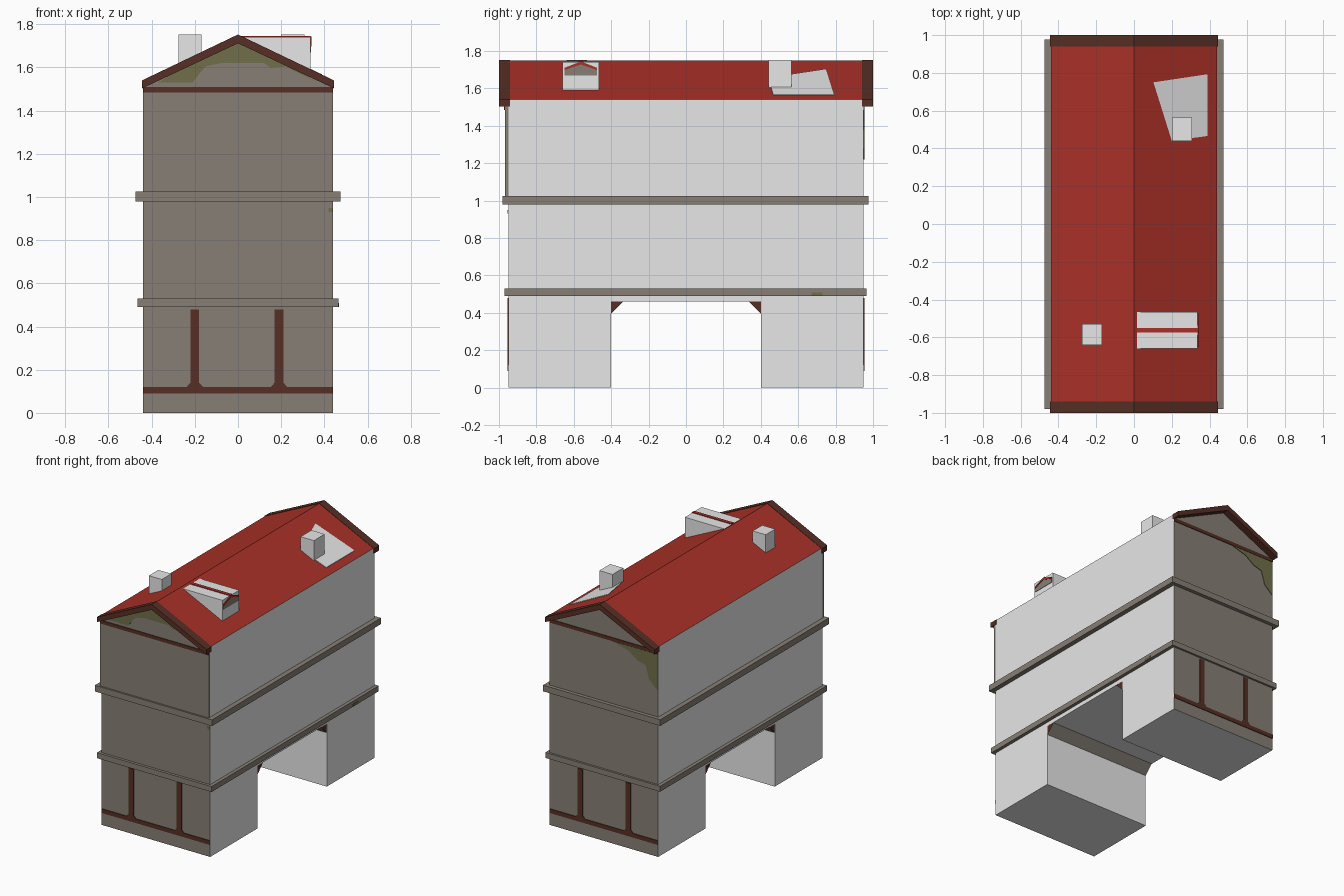
import bpy, bmesh
from mathutils import Vector

if "Cube" in bpy.data.objects:
    bpy.data.objects.remove(bpy.data.objects["Cube"])


def mat(name, r, g, b):
    m = bpy.data.materials.new(name)
    m.diffuse_color = (r, g, b, 1)
    m.use_nodes = True
    m.node_tree.nodes["Principled BSDF"].inputs["Base Color"].default_value = m.diffuse_color
    return m


GREY = mat("pale grey", 0.8, 0.8, 0.8)
STONE = mat("taupe stone", 0.242, 0.212, 0.181)
WOOD = mat("dark brown timber", 0.093, 0.028, 0.018)
RED = mat("red roof", 0.40, 0.030, 0.021)
MOSS = mat("moss green", 0.162, 0.159, 0.069)

W, L, EAVE, RIDGE = 0.44, 0.95, 1.54, 1.75


def roof_z(x):
    return RIDGE - (RIDGE - EAVE) * abs(x) / W


def prism(name, pts, axis, a, b, *mats):
    """Extrude a 2D outline along x (outline y,z), y (x,z) or z (x,y)."""
    place = {'x': lambda p, t: (t, p[0], p[1]),
             'y': lambda p, t: (p[0], t, p[1]),
             'z': lambda p, t: (p[0], p[1], t)}[axis]
    bm = bmesh.new()
    lo = [bm.verts.new(place(p, a)) for p in pts]
    hi = [bm.verts.new(place(p, b)) for p in pts]
    n = len(pts)
    bm.faces.new(lo)
    bm.faces.new(hi)
    for i in range(n):
        j = (i + 1) % n
        bm.faces.new((lo[i], lo[j], hi[j], hi[i]))
    bmesh.ops.recalc_face_normals(bm, faces=bm.faces)
    me = bpy.data.meshes.new(name)
    bm.to_mesh(me)
    bm.free()
    for m in mats:
        me.materials.append(m)
    ob = bpy.data.objects.new(name, me)
    bpy.context.collection.objects.link(ob)
    return ob


def box(name, x0, x1, y0, y1, z0, z1, m):
    return prism(name, [(x0, y0), (x1, y0), (x1, y1), (x0, y1)], 'z', z0, z1, m)


# Main body: pale sides, stone ends, red roof slopes
body = prism("building_body", [(-W, 0), (W, 0), (W, EAVE), (0, RIDGE), (-W, EAVE)],
             'y', -L, L, GREY, STONE, RED)
for f in body.data.polygons:
    if abs(f.normal.y) > 0.5:
        f.material_index = 1
    elif f.normal.z > 0.5:
        f.material_index = 2

# Passage cut through the ground floor
cutter = box("passage_cutter", -1, 1, -0.4, 0.4, -0.2, 0.46, GREY)
cutter.hide_render = True
mod = body.modifiers.new("passage", 'BOOLEAN')
mod.operation = 'DIFFERENCE'
mod.solver = 'EXACT'
mod.object = cutter
bpy.context.view_layer.objects.active = body
bpy.ops.object.modifier_apply(modifier=mod.name)
bpy.data.objects.remove(cutter)

# Corner braces at the top of the passage
for s, side in ((-1, "front"), (1, "back")):
    ob = prism(side + "_passage_brace",
               [(s * 0.4, 0.46), (s * 0.335, 0.46), (s * 0.4, 0.395)],
               'x', -W + 0.001, W - 0.001, STONE, WOOD)
    for f in ob.data.polygons:
        f.material_index = int(abs(f.normal.x) > 0.5)

# Stone ledges between storeys
box("lower_ledge", -0.465, 0.465, -0.97, 0.965, 0.49, 0.53, STONE)
box("upper_ledge", -0.475, 0.475, -0.98, 0.977, 0.98, 1.025, STONE)
box("ledge_moss", 0.46, 0.468, 0.67, 0.73, 0.491, 0.51, MOSS)

# Upper front wall stands slightly proud
prism("upper_front_wall", [(-W, 1.02), (W, 1.02), (W, 1.52), (0, 1.73), (-W, 1.52)],
      'y', -0.967, -L, STONE)

for s, side, face in ((-1, "front", 0.967), (1, "back", 0.95)):
    # Gable bargeboards
    prism(side + "_bargeboard",
          [(-0.445, 1.503), (-0.445, EAVE), (0, 1.753), (0.445, EAVE), (0.445, 1.503),
           (0, 1.712)], 'y', s * 0.94, s * 1.0, WOOD)
    # Painted tie beam under the gable
    box(side + "_tie_beam", -W, W, s * face, s * (face + 0.005), 1.485, 1.51, WOOD)
    # Ground floor timber: sill and two flared posts
    box(side + "_sill", -W, W, s * L, s * (L + 0.005), 0.09, 0.12, WOOD)
    for i, x in enumerate((-0.2, 0.19)):
        prism(f"{side}_post_{i}",
              [(x - 0.04, 0.118), (x + 0.04, 0.118), (x + 0.02, 0.14), (x + 0.02, 0.48),
               (x - 0.02, 0.48), (x - 0.02, 0.14)],
              'y', s * L, s * (L + 0.005), WOOD)

# Moss stains on the front gable and the back wall
prism("front_gable_moss",
      [(-0.37, 1.53), (-0.21, 1.53), (-0.18, 1.57), (-0.15, 1.605), (-0.08, 1.62),
       (0.12, 1.62), (0.15, 1.60), (0.24, 1.605), (0.35, 1.54), (0.3, 1.573),
       (0, 1.714), (-0.3, 1.573)], 'y', -0.972, -0.967, MOSS)
prism("back_wall_moss",
      [(-0.08, 1.484), (-0.2, 1.45), (-0.27, 1.40), (-0.34, 1.38), (-0.37, 1.28),
       (-W, 1.22), (-W, 1.484)], 'y', L, L + 0.004, MOSS)
box("front_wall_moss", 0.42, W, -0.954, -L, 0.93, 0.95, MOSS)

# Chimneys
box("left_chimney", -0.275, -0.17, -0.64, -0.53, 1.58, 1.752, GREY)
box("right_chimney", 0.20, 0.307, 0.44, 0.565, 1.58, 1.752, GREY)

# Pale patch on the right roof slope: thin plate moved onto the slope
patch = prism("roof_patch", [(0.103, 0.75), (0.39, 0.793), (0.39, 0.466), (0.2, 0.44)],
              'z', -0.002, 0.004, GREY)
for v in patch.data.vertices:
    v.co.z += roof_z(v.co.x)

# Dormer: pale wedge with a red ridge strip and a gabled front panel
prism("dormer", [(0.015, 1.742), (0.335, 1.742), (0.335, 1.58)],
      'y', -0.66, -0.465, GREY)
box("dormer_ridge", 0.015, 0.337, -0.575, -0.55, 1.741, 1.747, RED)
prism("dormer_panel", [(-0.65, 1.67), (-0.475, 1.67), (-0.475, 1.698), (-0.562, 1.73),
                       (-0.65, 1.698)], 'x', 0.335, 0.338, STONE)
prism("dormer_trim", [(-0.65, 1.698), (-0.562, 1.728), (-0.475, 1.698), (-0.475, 1.71),
                      (-0.562, 1.744), (-0.65, 1.71)], 'x', 0.335, 0.341, RED)
